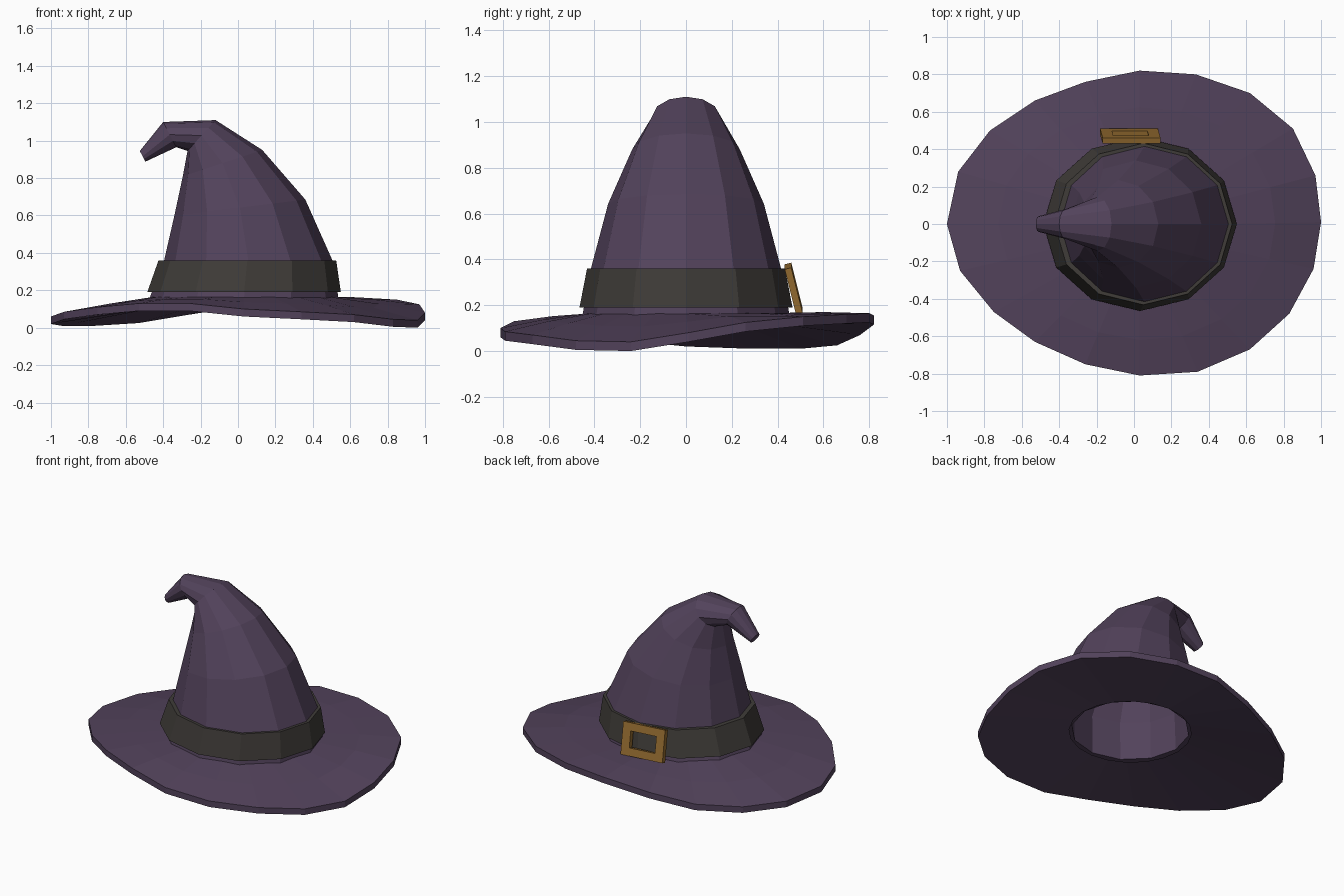
import bpy, bmesh, math
from mathutils import Vector, Euler

if "Cube" in bpy.data.objects:
    bpy.data.objects.remove(bpy.data.objects["Cube"])


def material(name, rgb):
    m = bpy.data.materials.new(name)
    m.diffuse_color = (*rgb, 1)
    m.use_nodes = True
    m.node_tree.nodes["Principled BSDF"].inputs["Base Color"].default_value = m.diffuse_color
    return m


def loft(name, rings, mat, closed=False):
    """Skin a list of equal-length rings; cap the ends or join last to first."""
    bm = bmesh.new()
    loops = [[bm.verts.new(p) for p in ring] for ring in rings]
    pairs = list(zip(loops, loops[1:]))
    if closed:
        pairs.append((loops[-1], loops[0]))
    else:
        bm.faces.new(loops[0])
        bm.faces.new(loops[-1])
    n = len(loops[0])
    for a, b in pairs:
        for i in range(n):
            j = (i + 1) % n
            bm.faces.new((a[i], a[j], b[j], b[i]))
    bmesh.ops.recalc_face_normals(bm, faces=bm.faces)
    me = bpy.data.meshes.new(name)
    bm.to_mesh(me)
    bm.free()
    me.materials.append(mat)
    ob = bpy.data.objects.new(name, me)
    bpy.context.collection.objects.link(ob)
    return ob


def oval(left, right, ry, n=12):
    """Tilted oval spanning two (x, z) points, with half-depth ry."""
    l, r = Vector((left[0], 0, left[1])), Vector((right[0], 0, right[1]))
    c, d = (l + r) / 2, (r - l) / 2
    angles = [2 * math.pi * i / n for i in range(n)]
    return [c + d * math.cos(a) + Vector((0, ry * math.sin(a), 0)) for a in angles]


purple = material("purple_felt", (0.085, 0.055, 0.105))
dark = material("dark_band", (0.05, 0.045, 0.04))
gold = material("gold", (0.30, 0.15, 0.03))

# Crown: hooked tip down the outside, then up the hollow inside
crown = [
    ((-0.495, 0.888), (-0.525, 0.945), 0.042),
    ((-0.33, 0.965), (-0.40, 1.10), 0.08),
    ((-0.27, 0.945), (-0.12, 1.11), 0.145),
    ((-0.295, 0.81), (0.13, 0.95), 0.235),
    ((-0.34, 0.60), (0.36, 0.685), 0.34),
    ((-0.395, 0.36), (0.505, 0.36), 0.415),
    ((-0.48, 0.14), (0.54, 0.14), 0.455),
    ((-0.33, 0.135), (0.39, 0.135), 0.355),
    ((-0.32, 0.38), (0.41, 0.38), 0.34),
    ((-0.27, 0.61), (0.28, 0.67), 0.27),
    ((-0.24, 0.81), (0.08, 0.90), 0.17),
]
loft("crown", [oval(*r) for r in crown], purple)

# Brim: wavy oval rim, (x, y, top z)
rim = [Vector(p) for p in (
    (1, .01, .08), (.97, .26, .125), (.85, .51, .15), (.62, .70, .16), (.33, .80, .165),
    (.03, .82, .155), (-.26, .76, .11), (-.53, .66, .065), (-.77, .50, .05), (-.94, .28, .05),
    (-1, 0, .06), (-.93, -.25, .085), (-.75, -.47, .11), (-.53, -.63, .13), (-.26, -.75, .13),
    (.03, -.81, .10), (.34, -.79, .085), (.62, -.67, .07), (.83, -.48, .045), (.96, -.24, .04))]
top_in = oval((-0.45, 0.165), (0.51, 0.165), 0.43, 20)
low_in = oval((-0.345, 0.125), (0.405, 0.125), 0.365, 20)
top_mid = [a.lerp(b, 0.5) + Vector((0, 0, 0.005)) for a, b in zip(top_in, rim)]
rim_low = [p - Vector((0, 0, 0.04)) for p in rim]
loft("brim", [top_in, top_mid, rim, rim_low, low_in], purple, closed=True)

# Hat band
loft("band", [oval((-0.485, 0.19), (0.55, 0.19), 0.465),
              oval((-0.425, 0.36), (0.525, 0.36), 0.432),
              oval((-0.385, 0.36), (0.495, 0.36), 0.40),
              oval((-0.445, 0.19), (0.51, 0.19), 0.43)], dark, closed=True)


# Buckle: rectangular frame on the back of the band
def rect(w, h, y):
    return [Vector((sx * w / 2, y, sz * h / 2)) for sx, sz in ((-1, -1), (1, -1), (1, 1), (-1, 1))]


buckle = loft("buckle", [rect(0.31, 0.205, -0.015), rect(0.31, 0.205, 0.015),
                         rect(0.19, 0.105, 0.015), rect(0.19, 0.105, -0.015)], gold, closed=True)
buckle.location = (-0.02, 0.47, 0.272)
buckle.rotation_euler = Euler((math.radians(14), math.radians(4), 0))
